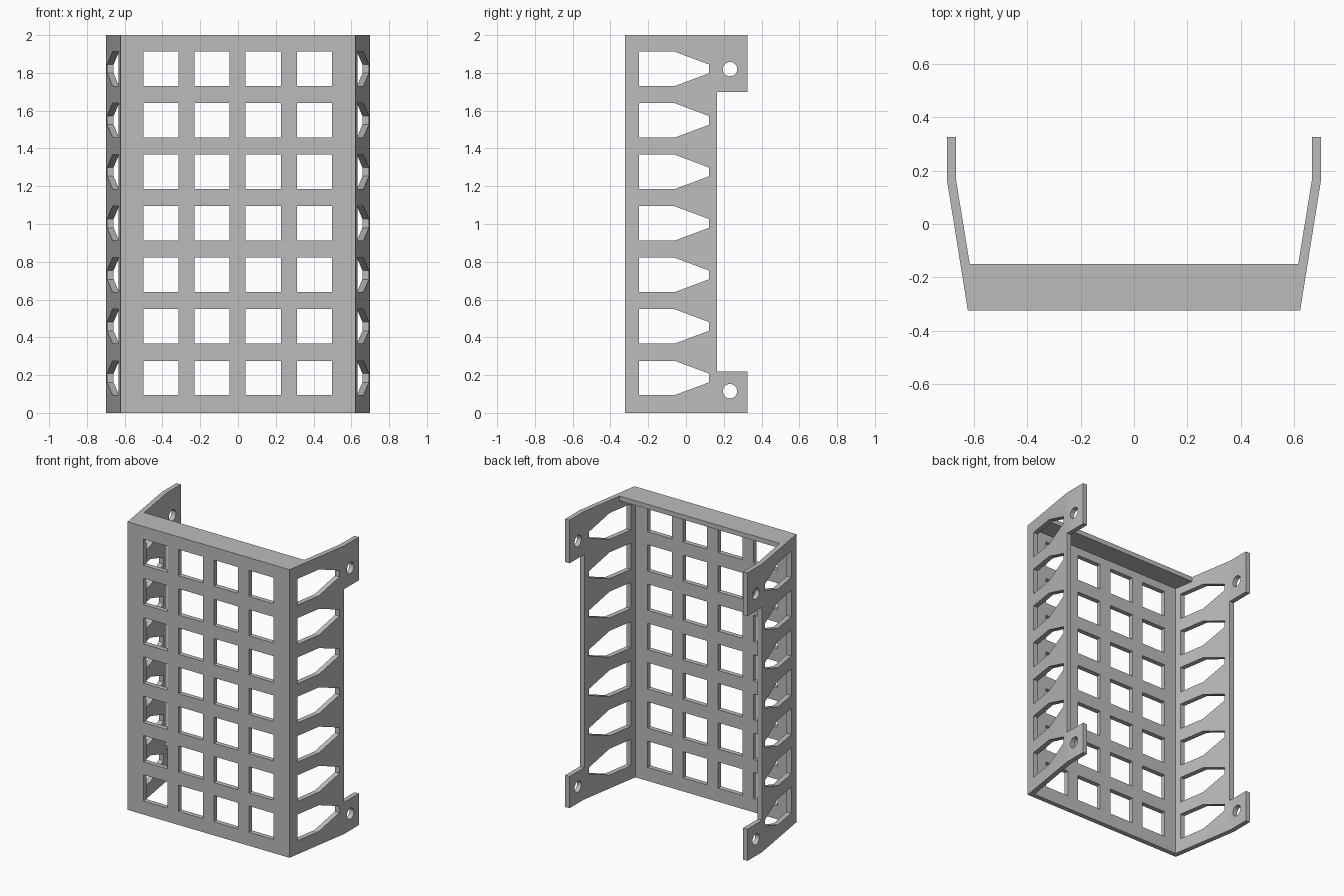
import bpy
import bmesh
import math
from mathutils import Vector

cube = bpy.data.objects.get("Cube")
if cube:
    bpy.data.objects.remove(cube, do_unlink=True)

WALL = 0.033
ROWS, PITCH, FIRST = 7, 0.2727, 0.185
HALF = 0.091

grey = bpy.data.materials.new("matte grey")
grey.use_nodes = True
grey.diffuse_color = (0.5, 0.5, 0.5, 1)
grey.node_tree.nodes["Principled BSDF"].inputs["Base Color"].default_value = (0.5, 0.5, 0.5, 1)


def add_prism(bm, points, direction):
    """Extrude a flat outline along a direction into a closed solid."""
    face = bm.faces.new([bm.verts.new(p) for p in points])
    moved = bmesh.ops.extrude_face_region(bm, geom=[face], use_keep_orig=True)["geom"]
    verts = [g for g in moved if isinstance(g, bmesh.types.BMVert)]
    bmesh.ops.translate(bm, verts=verts, vec=Vector(direction))


def finish(bm, name):
    bmesh.ops.recalc_face_normals(bm, faces=bm.faces)
    mesh = bpy.data.meshes.new(name)
    bm.to_mesh(mesh)
    bm.free()
    obj = bpy.data.objects.new(name, mesh)
    bpy.context.collection.objects.link(obj)
    mesh.materials.append(grey)
    return obj


def combine(target, tool, operation):
    """Apply a boolean and discard the helper object."""
    mod = target.modifiers.new(operation.lower(), 'BOOLEAN')
    mod.operation, mod.solver, mod.object = operation, 'EXACT', tool
    bpy.context.view_layer.objects.active = target
    bpy.ops.object.modifier_apply(modifier=mod.name)
    bpy.data.objects.remove(tool, do_unlink=True)


# Bent sheet: front panel, flared sides and straight rear edges
half_plan = [(0.622, -0.323), (0.7, 0.165), (0.7, 0.325),
             (0.667, 0.325), (0.667, 0.172), (0.592, -0.323 + WALL)]
plan = half_plan + [(-x, y) for x, y in reversed(half_plan)]
bm = bmesh.new()
add_prism(bm, [(x, y, 0) for x, y in plan], (0, 0, 2))
frame = finish(bm, "perforated_bracket")

# Top lip
bm = bmesh.new()
lip = [(-0.622, -0.323), (0.622, -0.323), (0.638, -0.223), (0.63, -0.15),
       (-0.63, -0.15), (-0.638, -0.223)]
add_prism(bm, [(x, y, 2 - WALL) for x, y in lip], (0, 0, WALL))
combine(frame, finish(bm, "top_lip"), 'UNION')

# Openings
bm = bmesh.new()
for row in range(ROWS):
    z = FIRST + row * PITCH
    # Front windows
    for col in range(4):
        x = (col - 1.5) * 0.271 - 0.002
        corners = [(-1, -1), (1, -1), (1, 1), (-1, 1)]
        add_prism(bm, [(x + a * 0.093, -0.4, z + b * HALF) for a, b in corners], (0, 0.15, 0))
    # Pointed side windows
    shape = [(-0.25, -HALF), (-0.06, -HALF), (0.122, -0.023),
             (0.122, 0.023), (-0.06, HALF), (-0.25, HALF)]
    for side in (-1, 1):
        add_prism(bm, [(side * 0.56, y, z + dz) for y, dz in shape], (side * 0.24, 0, 0))
for side in (-1, 1):
    # Gap between the mounting tabs
    gap = [(0.165, 0.22), (0.4, 0.22), (0.4, 1.7), (0.165, 1.7)]
    add_prism(bm, [(side * 0.6, y, z) for y, z in gap], (side * 0.2, 0, 0))
    # Screw holes
    for z in (0.115, 1.82):
        ring = [math.tau * i / 32 for i in range(32)]
        add_prism(bm, [(side * 0.6, 0.233 + 0.038 * math.cos(a), z + 0.038 * math.sin(a))
                       for a in ring], (side * 0.2, 0, 0))
combine(frame, finish(bm, "openings"), 'DIFFERENCE')

# Crisp edges, smooth screw holes
bpy.ops.object.select_all(action='DESELECT')
frame.select_set(True)
bpy.context.view_layer.objects.active = frame
bpy.ops.object.shade_smooth_by_angle(angle=math.radians(15))
